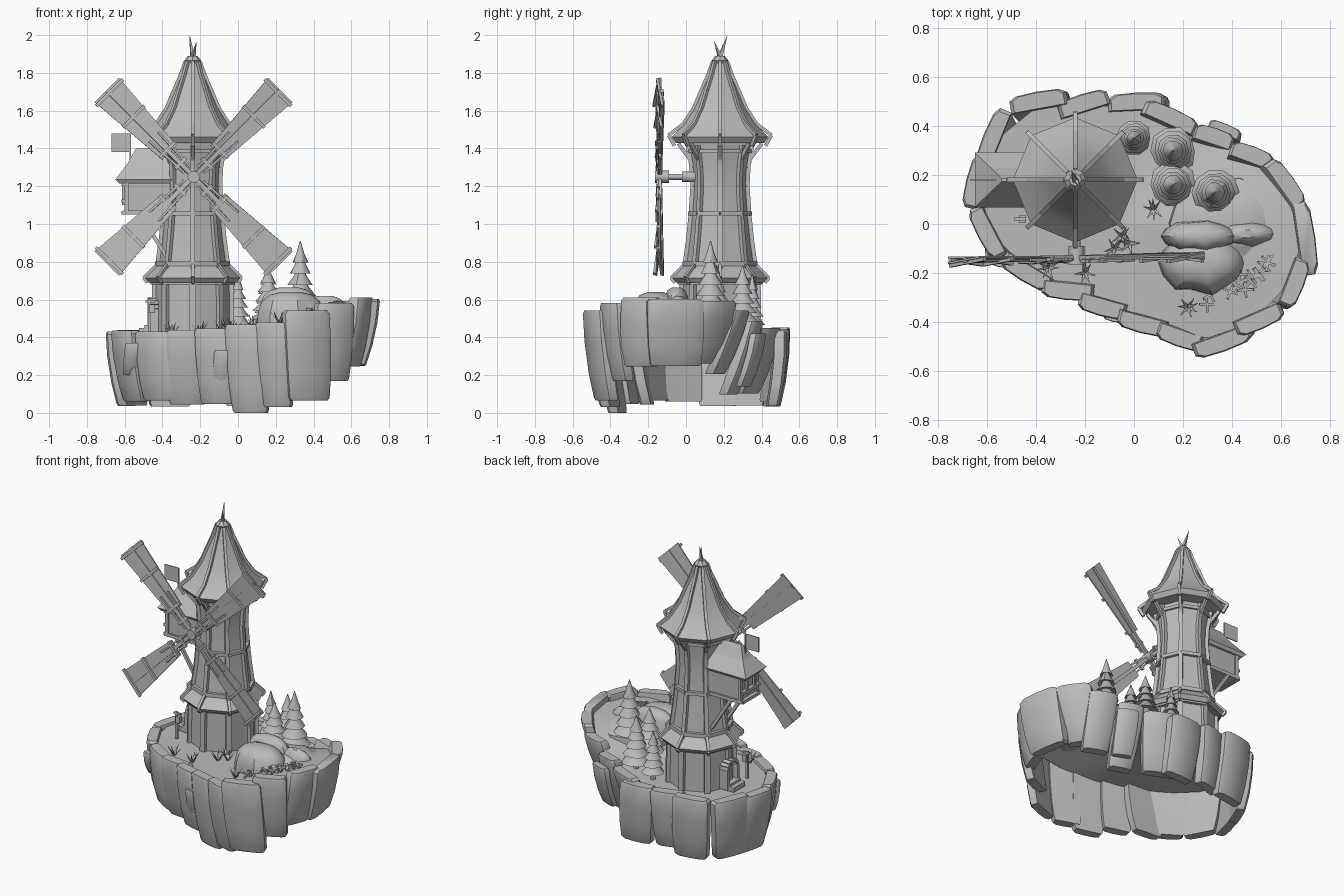
import bpy, bmesh, math, random
from math import sin, cos, pi
from mathutils import Vector as V, Matrix

random.seed(4)
if "Cube" in bpy.data.objects:
    bpy.data.objects.remove(bpy.data.objects["Cube"])

grey = bpy.data.materials.new("stone grey")
grey.use_nodes = True
grey.diffuse_color = (0.5, 0.5, 0.5, 1)
grey.node_tree.nodes["Principled BSDF"].inputs["Base Color"].default_value = (0.5, 0.5, 0.5, 1)


def finish(bm, name, smooth=None):
    bmesh.ops.recalc_face_normals(bm, faces=bm.faces)
    me = bpy.data.meshes.new(name)
    bm.to_mesh(me)
    bm.free()
    me.materials.append(grey)
    ob = bpy.data.objects.new(name, me)
    bpy.context.collection.objects.link(ob)
    if smooth:
        bpy.ops.object.select_all(action='DESELECT')
        ob.select_set(True)
        bpy.context.view_layer.objects.active = ob
        bpy.ops.object.shade_smooth_by_angle(angle=math.radians(smooth))


def loft(bm, rings):
    """Skin a list of equally long point rings and cap both ends."""
    vs = [[bm.verts.new(p) for p in r] for r in rings]
    n = len(vs[0])
    for lo, hi in zip(vs, vs[1:]):
        for i in range(n):
            j = (i + 1) % n
            bm.faces.new((lo[i], lo[j], hi[j], hi[i]))
    bm.faces.new(vs[0])
    bm.faces.new(vs[-1])


def lathe(bm, c, profile, sides=8, wobble=0):
    loft(bm, [[(c[0] + r * k * cos(2 * pi * i / sides), c[1] + r * k * sin(2 * pi * i / sides), z)
               for i in range(sides) for k in [1 + wobble * random.uniform(-1, 1)]]
              for r, z in profile])


def beam(bm, a, b, w, d, up=(0, 0, 1), tip=1):
    """Box from a to b, w across and d along up; tip scales the far end."""
    a, b = V(a), V(b)
    z = (b - a).normalized()
    x = V(up).cross(z)
    x = x.normalized() if x.length > 0.01 else V((1, 0, 0))
    y = z.cross(x)
    corners = [(-1, -1), (1, -1), (1, 1), (-1, 1)]
    loft(bm, [[p + (x * s * w + y * t * d) * k / 2 for s, t in corners] for p, k in ((a, 1), (b, tip))])


def ramp(t):
    t = min(1, max(0, t))
    return t * t * (3 - 2 * t)


def rim(x, y):
    return 0.44 + 0.16 * ramp((x + 0.2 - 0.8 * max(y, 0) + 0.25 * min(y, 0)) / 0.8)


# Island rim: both ends of every cliff slab
SLABS = [(-.62, .24, -.53, .46), (-.5, .48, -.28, .52), (-.30, .46, -.11, .52), (-.1, .49, .12, .5),
         (.05, .48, .25, .39), (.25, .38, .4, .33), (.4, .31, .56, .25), (.56, .25, .68, .08),
         (.68, .08, .72, -.2), (.69, -.15, .62, -.33), (.6, -.35, .42, -.43), (.47, -.44, .25, -.52),
         (.27, -.49, .1, -.43), (.13, -.43, -.06, -.38), (-.04, -.36, -.22, -.31),
         (-.17, -.28, -.37, -.26), (-.35, -.25, -.53, -.14), (-.55, -.13, -.65, .06), (-.67, .07, -.62, .27)]


def slab(bm, a, b, top, bot, thick=0.08, lean=0.06):
    a, b = V(a), V(b)
    t = b - a
    n = V((-t.y, t.x)).normalized()
    mid = (a + b) / 2
    shear = random.uniform(-.035, .035)
    rings = []
    for f, k in ((0, .88), (.04, 1), (.35, 1), (.7, .97), (.97, .9), (1, .82)):
        z = top + (bot - top) * f
        c = mid + n * (0.012 * sin(pi * f) - lean * f) + t.normalized() * shear * f
        rings.append([(*(c + t * u * k + n * v * thick * k), z) for u, v in
                      ((-.53, -.4), (-.53, .25), (-.4, .46), (0, .52), (.4, .46), (.53, .25), (.53, -.4))])
    loft(bm, rings)


bm = bmesh.new()
for x1, y1, x2, y2 in SLABS:
    x, y = (x1 + x2) / 2, (y1 + y2) / 2
    low = 0.05 + 0.18 * ramp((x - .25) / .43) + random.uniform(-.02, .02)
    inward = random.uniform(.035, .075)
    if x > .1 and y > .15:
        inward = .13
        low += .04
    if abs(x - .035) < .01 and y < 0:
        low = 0
    slab(bm, (x1, y1), (x2, y2), rim(x, y) + random.uniform(-.01, .015), low, lean=inward)
for x, y, top, bot in ((-.08, -.395, .33, .1), (-.55, -.17, .37, .2)):
    slab(bm, (x + .04, y + .01), (x - .04, y + .03), top, bot, .05)
slab(bm, (.31, .41), (.43, .36), .42, .14, .05, .08)
finish(bm, "cliff_slabs", 40)

# Thin ground shell between the slabs
mids = [((a + c) / 2, (b + d) / 2) for a, b, c, d in SLABS]
bm = bmesh.new()
rings = [[(x * k, y * k, rim(x * k, y * k) - drop) for x, y in mids]
         for k, drop in ((.02, .06), (.5, .06), (.94, .06), (.98, .025), (.8, .025), (.6, .025), (.4, .025), (.2, .025), (.02, .025))]
loft(bm, rings)
finish(bm, "ground", 40)

# Boulder mound with stepped ledges
bm = bmesh.new()
for x, y, rx, ry, top in ((.38, .0, .24, .19, .585), (.28, -.16, .18, .125, .64),
                          (.27, -.05, .16, .07, .665), (.46, -.04, .13, .055, .62)):
    rings = []
    for k, h in ((1, .46), (.97, .53), (.86, top - .05), (.62, top - .015), (.3, top)):
        rings.append([(x + rx * k * cos(i * pi / 7), y + ry * k * sin(i * pi / 7) * (1 + .1 * sin(3 * i)), h)
                      for i in range(14)])
    loft(bm, rings)
finish(bm, "boulder_mound", 35)

# Tower
C = V((-.24, .18, 0))
BASE = [(.205, .4), (.2, .7)]
SHAFT = [(.185, .76), (.163, .92), (.15, 1.05), (.14, 1.2), (.145, 1.3), (.165, 1.42)]
ROOF = [(.255, 1.46), (.19, 1.53), (.135, 1.615), (.095, 1.71), (.06, 1.79), (.035, 1.86)]
SKIRT = [(.255, .715), (.185, .785)]


def polar(r, z, i):
    return C + V((r * cos(i * pi / 4), r * sin(i * pi / 4), z))


def ribs(name, profile, w, d, grow=0):
    """Beams following a profile at the eight corners."""
    bm = bmesh.new()
    for i in range(8):
        for (r, z), (s, y) in zip(profile, profile[1:]):
            beam(bm, polar(r + grow, z, i), polar(s + grow, y, i), w, d, (cos(i * pi / 4), sin(i * pi / 4), 0))
    finish(bm, name)


def hoop(bm, r, z, w, h):
    for i in range(8):
        beam(bm, polar(r, z, i), polar(r, z, i + 1), w, h)


for name, prof in (("tower_base", BASE), ("tower_shaft", SHAFT),
                   ("main_roof", [(.15, 1.425), (.235, 1.43)] + ROOF),
                   ("skirt_roof", [(.19, .695), (.235, .69)] + SKIRT),
                   ("roof_cap", [(.035, 1.85), (.045, 1.865), (.025, 1.89)])):
    bm = bmesh.new()
    lathe(bm, C, prof)
    finish(bm, name, 30)
ribs("base_posts", BASE, .035, .03)
ribs("shaft_posts", SHAFT, .025, .025, .004)
ribs("roof_rafters", [(.238, 1.415), (.268, 1.47)] + ROOF[1:], .018, .018, .004)
ribs("skirt_rafters", [(.235, .69)] + SKIRT, .018, .018, .004)
ribs("eave_brackets", [(.15, 1.33), (.22, 1.425)], .018, .02)
bm = bmesh.new()
for r, z, w, h in ((.158, 1.055, .025, .022), (.187, .79, .025, .025), (.16, 1.385, .02, .02), (.215, .69, .02, .02)):
    hoop(bm, r, z, w, h)
finish(bm, "tower_hoops")
bm = bmesh.new()
beam(bm, C + V((0, -.005, 1.87)), C + V((-.015, .038, 1.995)), .024, .024, tip=.05)
beam(bm, C + V((0, .005, 1.87)), C + V((.02, -.03, 1.965)), .022, .022, tip=.05)
finish(bm, "roof_spikes")

# Arched door with steps and a lantern post
bm = bmesh.new()
for k in range(8):
    p, q = [V((-.45, .18 + .052 * cos(a), .55 + .052 * sin(a))) for a in (k * pi / 8, (k + 1) * pi / 8)]
    beam(bm, p, q, .06, .02, (p + q) / 2 - V((-.45, .18, .55)))
for s in (-1, 1):
    beam(bm, (-.45, .18 + s * .052, .42), (-.45, .18 + s * .052, .55), .06, .02, (0, 1, 0))
beam(bm, (-.44, .18, .42), (-.44, .18, .58), .1, .012, (1, 0, 0))
for x, z in ((-.47, .45), (-.5, .435)):
    beam(bm, (x, .12, z), (x, .24, z), .05, .03)
beam(bm, (-.47, .02, .42), (-.47, .02, .6), .014, .014)
beam(bm, (-.44, .02, .59), (-.49, .02, .59), .012, .012)
beam(bm, (-.455, .02, .53), (-.455, .02, .575), .03, .03)
finish(bm, "door_and_lantern")

# Side cabin on struts, with hipped roof and flag
bm = bmesh.new()
beam(bm, (-.59, .18, 1.14), (-.34, .18, 1.14), .17, .18)
for y in (.095, .265):
    for z in (1.06, 1.23):
        beam(bm, (-.61, y, z), (-.36, y, z), .022, .022)
    beam(bm, (-.59, y, 1.05), (-.59, y, 1.24), .022, .022)
    beam(bm, (-.52, y, 1.05), (-.36, y, .8), .02, .02)
for z in (1.06, 1.12, 1.21):
    beam(bm, (-.605, .09, z), (-.605, .27, z), .025, .02)
for y in (.14, .22):
    beam(bm, (-.607, y, 1.1), (-.607, y, 1.22), .015, .015)
finish(bm, "side_cabin")
bm = bmesh.new()
loft(bm, [[(-x, .18 + s * y, z) for x, s, y in ((a, -1, w), (a, 1, w), (.34, 1, w), (.34, -1, w))]
          for a, w, z in ((.63, .1, 1.215), (.65, .112, 1.235), (.585, .05, 1.32), (.54, .006, 1.4))])
finish(bm, "cabin_roof")
bm = bmesh.new()
beam(bm, (-.62, .18, 1.38), (-.62, .18, 1.48), .1, .006, (0, 1, 0))
beam(bm, (-.57, .18, 1.34), (-.57, .18, 1.48), .008, .008)
finish(bm, "flag")

# Axle, hub and four sails
HUB = V((-.235, -.138, 1.25))
bm = bmesh.new()
for y, e, r in ((-.165, -.09, .032), (-.12, .06, .016), (-.02, .05, .028)):
    loft(bm, [[(HUB.x + r * cos(i * pi / 6), w, HUB.z + r * sin(i * pi / 6)) for i in range(12)] for w in (y, e)])
finish(bm, "axle_and_hub", 40)
for n in range(4):
    bm = bmesh.new()
    up = (0, 1, 0)
    beam(bm, (0, 0, .02), (0, 0, .645), .024, .02, up)
    # Sail cloth widens towards the tip
    loft(bm, [[(s * w, t * .004, z) for s, t in ((-1, -1), (1, -1), (1, 1), (-1, 1))]
              for w, z in ((.054, .18), (.092, .65))])
    for s in (-1, 1):
        beam(bm, (s * .022, -.01, .05), (s * .034, -.01, .3), .012, .012, up)
    for z, w in ((.1, .04), (.2, .058), (.45, .08), (.63, .1)):
        beam(bm, (-w, -.01, z), (w, -.01, z), .018, .014, up)
    spin = Matrix.Rotation(.02, 4, 'Z') @ Matrix.Rotation(pi / 4 + n * pi / 2, 4, 'Y')
    bm.transform(Matrix.Translation(HUB) @ spin @ Matrix.Rotation(.12, 4, 'Z'))
    finish(bm, f"sail_{n + 1}")

# Fir trees in tiers
for n, (x, y, r, foot, top) in enumerate(((0, .35, .066, .44, .74), (.16, .3, .088, .45, .78),
                                          (.16, .16, .088, .47, .78), (.33, .13, .088, .53, .91))):
    bm = bmesh.new()
    h = top - foot
    lathe(bm, (x, y), [(.018, foot - .03), (.014, foot + h * .4)], 6)
    for k in range(5):
        w = r * (1.06 - .15 * k)
        z = foot + h * (.08 + .155 * k)
        lathe(bm, (x, y), [(w * .4, z + .012), (w, z), (w * .55, z + h * .12), (.002, z + h * .3)], 10, .07)
    finish(bm, f"fir_tree_{n + 1}", 40)

# Grass tufts and scattered sticks
bm = bmesh.new()
for x, y in ((-.05, -.05), (.08, .06), (.22, -.34), (-.35, -.18), (-.2, -.2), (-.08, -.1), (-.02, -.08)):
    for k in range(7):
        a = k * 2 * pi / 7 + random.random()
        p = V((x, y, rim(x, y) - .03))
        beam(bm, p, p + V((.045 * cos(a), .045 * sin(a), random.uniform(.05, .08))), .016, .004, tip=.1)
finish(bm, "grass_tufts")
bm = bmesh.new()
for k in range(16):
    x = random.uniform(.28, .55)
    y = -.38 + .6 * (x - .28) + random.uniform(0, .1)
    a = random.uniform(0, pi)
    z = rim(x, y) - .012
    for turn in (0, pi / 2):
        d = V((cos(a + turn), sin(a + turn), .2)) * .032
        beam(bm, V((x, y, z)) - d, V((x, y, z)) + d, .01, .012)
finish(bm, "sticks")
